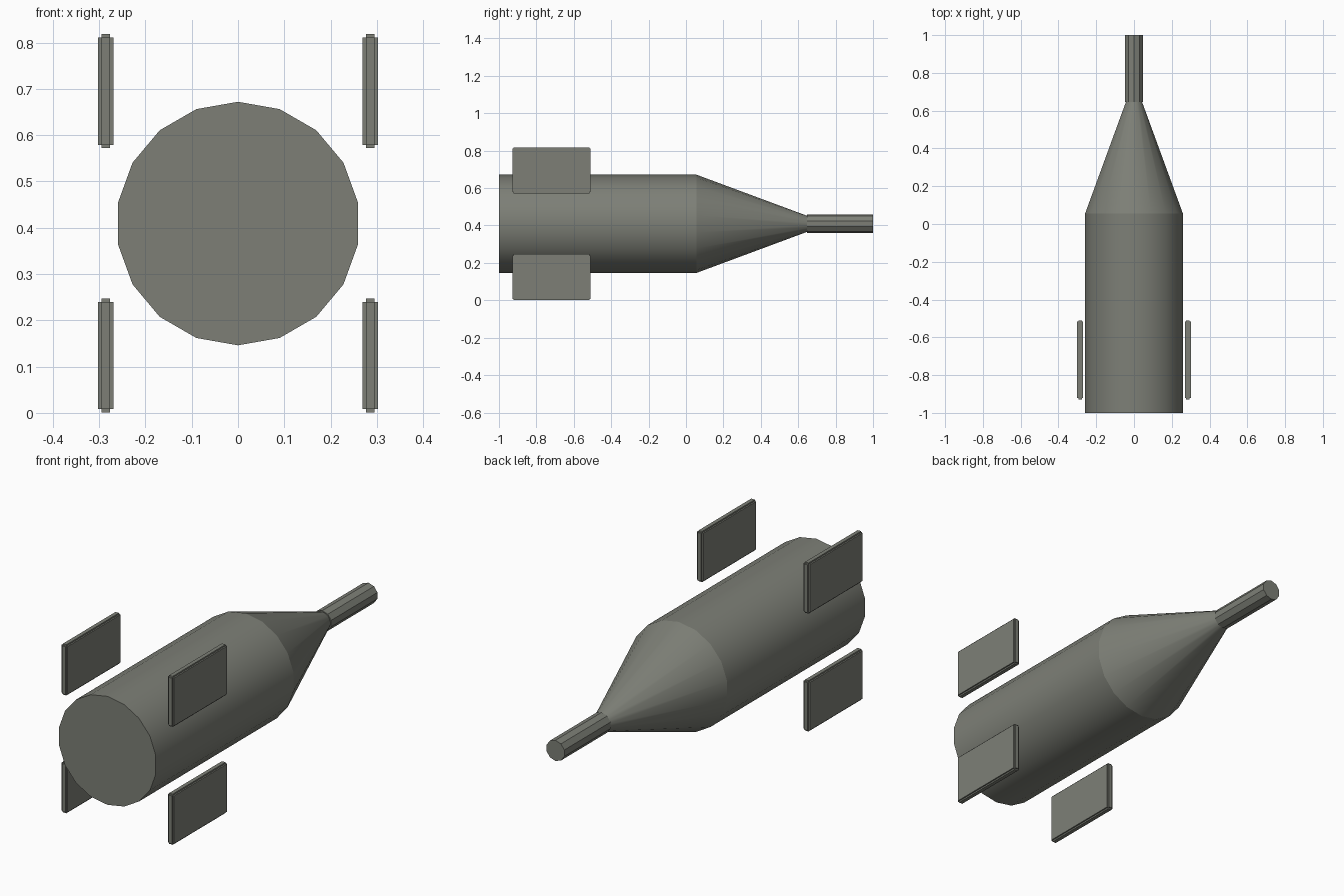
import bpy, bmesh
from math import sin, cos, pi
from mathutils import Matrix

if "Cube" in bpy.data.objects:
    bpy.data.objects.remove(bpy.data.objects["Cube"])

AXIS_Z = 0.409

# Olive grey paint for every part
paint = bpy.data.materials.new("olive_grey")
paint.diffuse_color = (0.205, 0.213, 0.183, 1)
paint.use_nodes = True
paint.node_tree.nodes["Principled BSDF"].inputs["Base Color"].default_value = paint.diffuse_color


def finish(name, bm):
    """Turn a bmesh into a painted object."""
    mesh = bpy.data.meshes.new(name)
    bm.to_mesh(mesh)
    bm.free()
    mesh.materials.append(paint)
    obj = bpy.data.objects.new(name, mesh)
    bpy.context.collection.objects.link(obj)
    return obj


def lathe(name, profile, sides, smooth):
    """Solid of revolution along y from (y, radius) stations."""
    bm = bmesh.new()
    rings = [[bm.verts.new((r * sin(2 * pi * i / sides), y,
                            AXIS_Z + r * cos(2 * pi * i / sides)))
              for i in range(sides)] for y, r in profile]
    for a, b in zip(rings, rings[1:]):
        for i in range(sides):
            j = (i + 1) % sides
            bm.faces.new((a[i], a[j], b[j], b[i])).smooth = smooth
    bm.faces.new(rings[0])
    bm.faces.new(rings[-1])
    bmesh.ops.recalc_face_normals(bm, faces=bm.faces)
    # Keep the ring edges crisp
    for e in bm.edges:
        if abs(e.verts[0].co.y - e.verts[1].co.y) < 1e-5:
            e.smooth = False
    return finish(name, bm)


def fin(name, x, z):
    """Thin upright plate whose edges are stepped in on every side."""
    full, step = (0.033, 0.418, 0.246), 0.014
    bm = bmesh.new()
    for long_axis in range(3):
        size = [s if k == long_axis else s - step for k, s in enumerate(full)]
        bmesh.ops.create_cube(bm, size=1, matrix=Matrix.Translation(
            (x, -0.719, z)) @ Matrix.Diagonal((*size, 1)))
    return finish(name, bm)


# Main cylinder with tapered nose
lathe("body", [(-1, 0.263), (0.055, 0.263), (0.65, 0.042)], 18, True)

# Ten-sided rod at the tip
lathe("nose_rod", [(0.646, 0.05), (1, 0.05)], 10, False)

# Four detached side plates
for side, x in (("left", -0.2855), ("right", 0.2855)):
    for level, z in (("lower", 0.124), ("upper", 0.695)):
        fin(f"{level}_{side}_fin", x, z)
